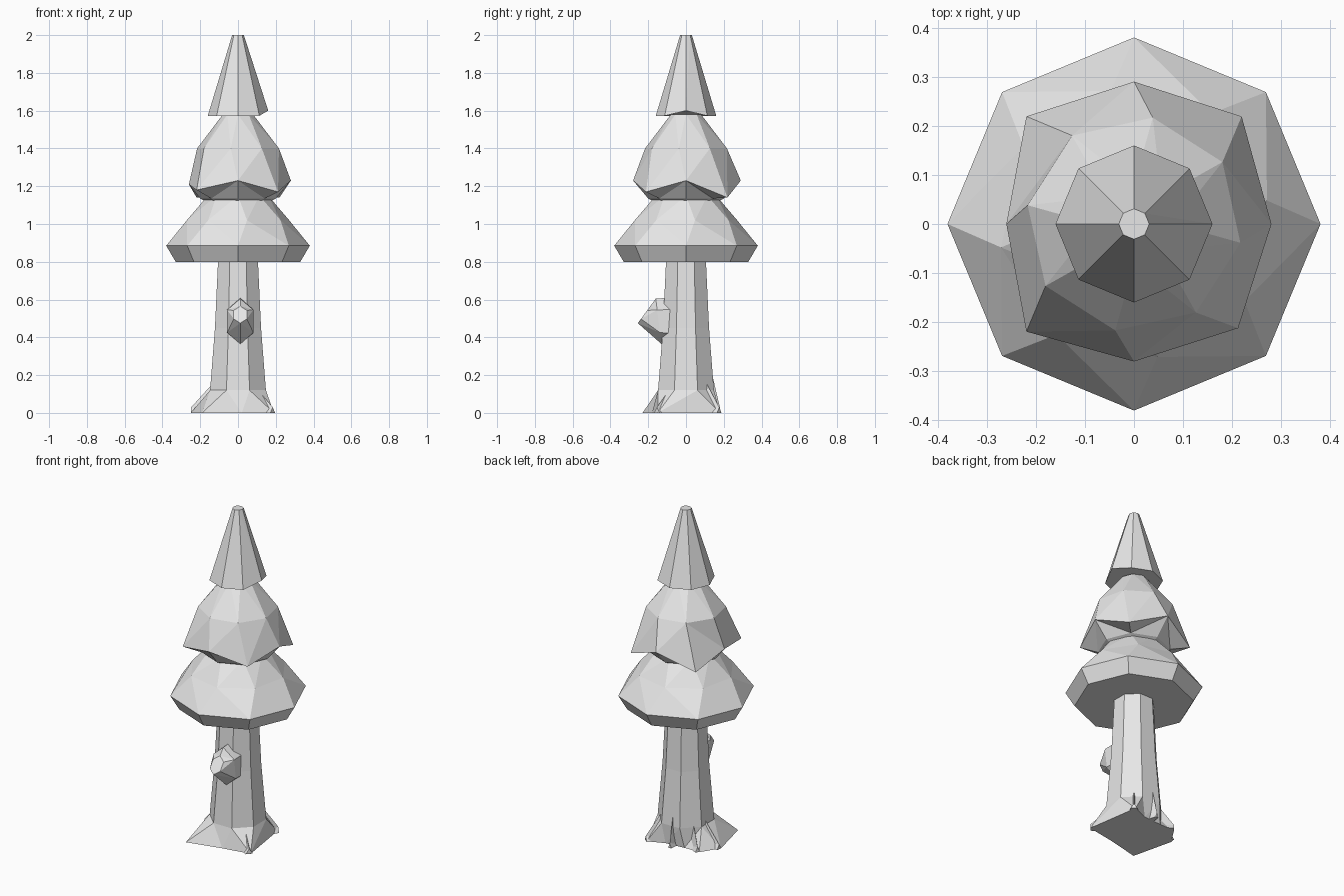
import bpy
import bmesh
from math import cos, sin, radians, pi
from mathutils import Vector

cube = bpy.data.objects.get("Cube")
if cube:
    bpy.data.objects.remove(cube, do_unlink=True)

# One plain grey for the whole tree
grey = bpy.data.materials.new("plain_grey")
grey.use_nodes = True
COLOUR = (0.8, 0.8, 0.8, 1.0)
grey.diffuse_color = COLOUR
grey.node_tree.nodes["Principled BSDF"].inputs["Base Color"].default_value = COLOUR


def ring(radius, z, turn=0, sides=8):
    """Level polygon; radius and z may be numbers or cycles of numbers."""
    rs = radius if isinstance(radius, (list, tuple)) else [radius]
    zs = z if isinstance(z, (list, tuple)) else [z]
    pts = []
    for i in range(sides):
        a = 2 * pi * i / sides + radians(turn)
        r = rs[i % len(rs)]
        pts.append(Vector((r * cos(a), r * sin(a), zs[i % len(zs)])))
    return pts


def loft(name, rings):
    """Closed flat-faced skin through rings of equal point count."""
    bm = bmesh.new()
    rows = [[bm.verts.new(p) for p in pts] for pts in rings]
    n = len(rows[0])
    for low, high in zip(rows, rows[1:]):
        for i in range(n):
            j = (i + 1) % n
            bm.faces.new((low[i], low[j], high[j], high[i]))
    bm.faces.new(rows[0][::-1])
    bm.faces.new(rows[-1])
    bmesh.ops.recalc_face_normals(bm, faces=bm.faces)
    bmesh.ops.triangulate(bm, faces=[f for f in bm.faces if len(f.verts) == 4])
    mesh = bpy.data.meshes.new(name)
    bm.to_mesh(mesh)
    bm.free()
    mesh.materials.append(grey)
    obj = bpy.data.objects.new(name, mesh)
    bpy.context.collection.objects.link(obj)
    return obj


# Trunk with a splayed, uneven foot
foot = [(0.14, 0.18), (0.04, 0.14), (-0.08, 0.13), (-0.18, 0.13),
        (-0.25, 0.02), (-0.19, -0.23), (0.02, -0.18), (0.19, -0.15)]
loft("trunk", [
    [Vector((x, y, 0)) for x, y in foot],
    ring(0.16, 0.12, 22.5),
    ring(0.132, 0.45, 22.5),
    ring(0.112, 0.85, 22.5),
])


# Root ridges running from the trunk down to the ground
def root(name, angle, reach, height, width):
    out = Vector((cos(radians(angle)), sin(radians(angle)), 0))
    side = Vector((-out.y, out.x, 0)) * width
    up = Vector((0, 0, 1))
    inner = out * 0.1
    tip = out * reach
    loft(name, [
        [inner - side, inner + side, inner + out * 0.04 + up * height],
        [tip - side * 0.4, tip + side * 0.4, tip + up * 0.03],
    ])


root("root_right", 172, 0.25, 0.15, 0.04)
root("root_back_right", 142, 0.22, 0.14, 0.035)
root("root_back", 95, 0.18, 0.2, 0.025)
root("root_back_left", 50, 0.23, 0.16, 0.045)
root("root_front_left", -40, 0.24, 0.12, 0.05)


# Broken branch stub on the front of the trunk
def stub_ring(y, z, rx, rz, lean):
    pts = []
    for i in range(6):
        a = pi * i / 3 + pi / 2
        pts.append(Vector((0.012 + rx * cos(a), y + lean * sin(a), z + rz * sin(a))))
    return pts


loft("branch_stub", [
    stub_ring(-0.08, 0.485, 0.08, 0.125, 0.0),
    stub_ring(-0.145, 0.485, 0.08, 0.12, -0.015),
    stub_ring(-0.222, 0.52, 0.04, 0.045, 0.033),
])

# Lower foliage tier
loft("foliage_lower", [
    ring(0.33, 0.80),
    ring(0.38, 0.885),
    ring(0.275, 1.02, 10),
    ring(0.16, 1.15),
])

# Middle foliage tier with a ragged brim
loft("foliage_middle", [
    ring(0.15, 1.11),
    ring(0.2, 1.135),
    ring([0.28, 0.31, 0.29, 0.31, 0.26, 0.31, 0.28, 0.3],
         [1.23, 1.14, 1.23, 1.14, 1.21, 1.18, 1.23, 1.17]),
    ring(0.22, 1.40, -10),
    ring(0.08, 1.58),
])

# Pointed top tier
loft("foliage_top", [
    ring(0.16, [1.6] + [1.573] * 7),
    ring(0.031, 2.0),
])
